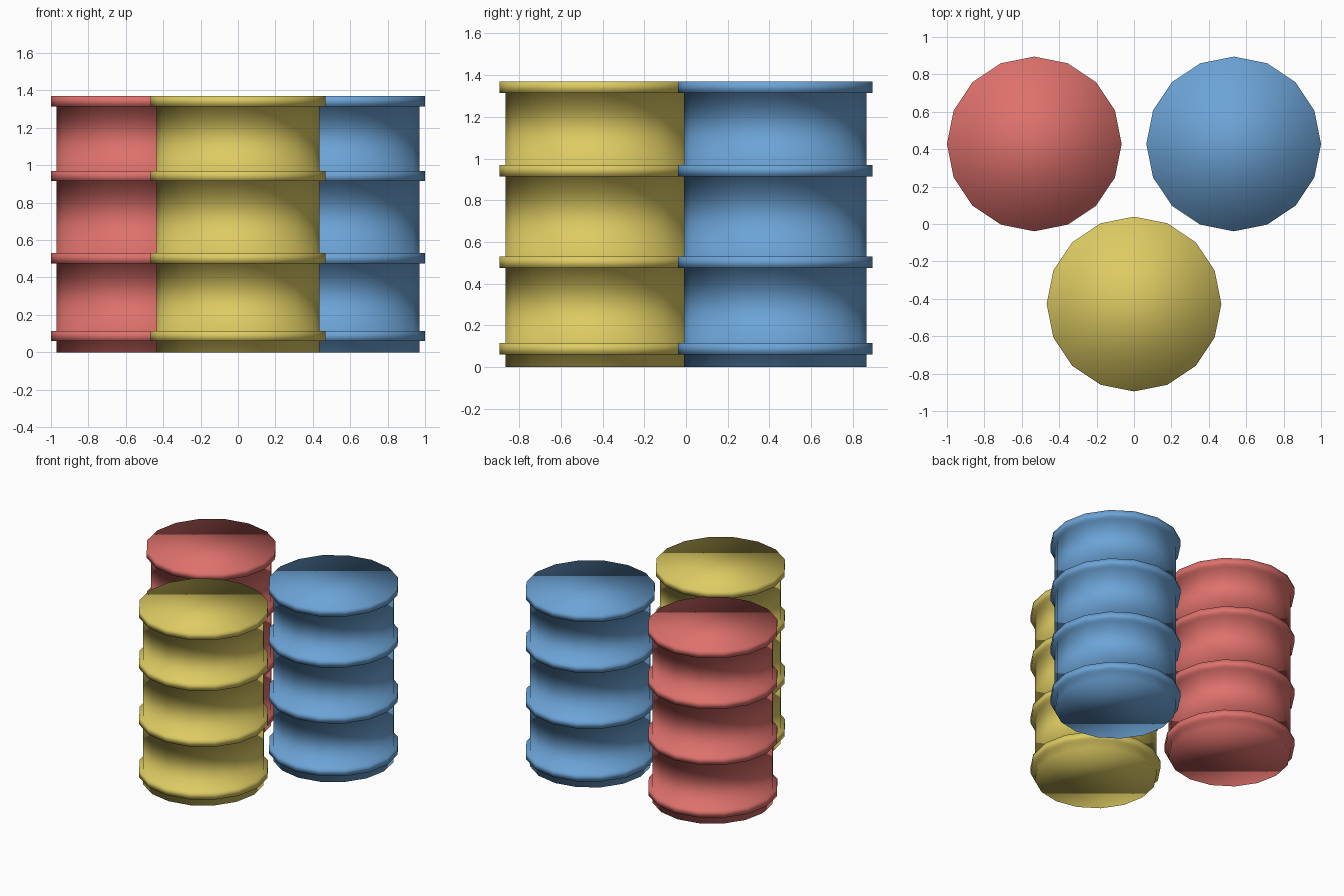
import bpy
import bmesh
from math import cos, sin, pi

cube = bpy.data.objects.get("Cube")
if cube:
    bpy.data.objects.remove(cube, do_unlink=True)

SIDES = 16
HEIGHT = 1.37
BODY_R = 0.437
BAND_R = 0.467
BANDS = [(0.06, 0.115), (0.475, 0.53), (0.915, 0.97), (1.315, HEIGHT)]


def make_material(name, color):
    mat = bpy.data.materials.new(name)
    mat.use_nodes = True
    mat.diffuse_color = color
    mat.node_tree.nodes["Principled BSDF"].inputs["Base Color"].default_value = color
    return mat


def drum_profile():
    # Side outline from the bottom up, stepping out at every band
    points = [(BODY_R, 0)]
    for low, high in BANDS:
        points += [(BODY_R, low), (BAND_R, low), (BAND_R, high)]
        if high < HEIGHT:
            points.append((BODY_R, high))
    return points


def make_drum(name, x, y, mat):
    bm = bmesh.new()
    rings = []
    for r, z in drum_profile():
        angles = [2 * pi * i / SIDES for i in range(SIDES)]
        rings.append([bm.verts.new((r * cos(a), r * sin(a), z)) for a in angles])
    # Walls and bands
    for low, high in zip(rings, rings[1:]):
        for i in range(SIDES):
            j = (i + 1) % SIDES
            bm.faces.new((low[i], low[j], high[j], high[i]))
    # Flat base and lid
    bm.faces.new(rings[0][::-1])
    bm.faces.new(rings[-1])
    # The whole drum is softly shaded, caps included
    for face in bm.faces:
        face.smooth = True
    mesh = bpy.data.meshes.new(name)
    bm.to_mesh(mesh)
    bm.free()
    mesh.materials.append(mat)
    drum = bpy.data.objects.new(name, mesh)
    drum.location = (x, y, 0)
    bpy.context.collection.objects.link(drum)


# Three drums in a triangle
make_drum("red_drum", -0.533, 0.428, make_material("red paint", (0.73, 0.165, 0.15, 1)))
make_drum("blue_drum", 0.533, 0.428, make_material("blue paint", (0.15, 0.37, 0.68, 1)))
make_drum("yellow_drum", 0, -0.428, make_material("yellow paint", (0.73, 0.6, 0.125, 1)))
